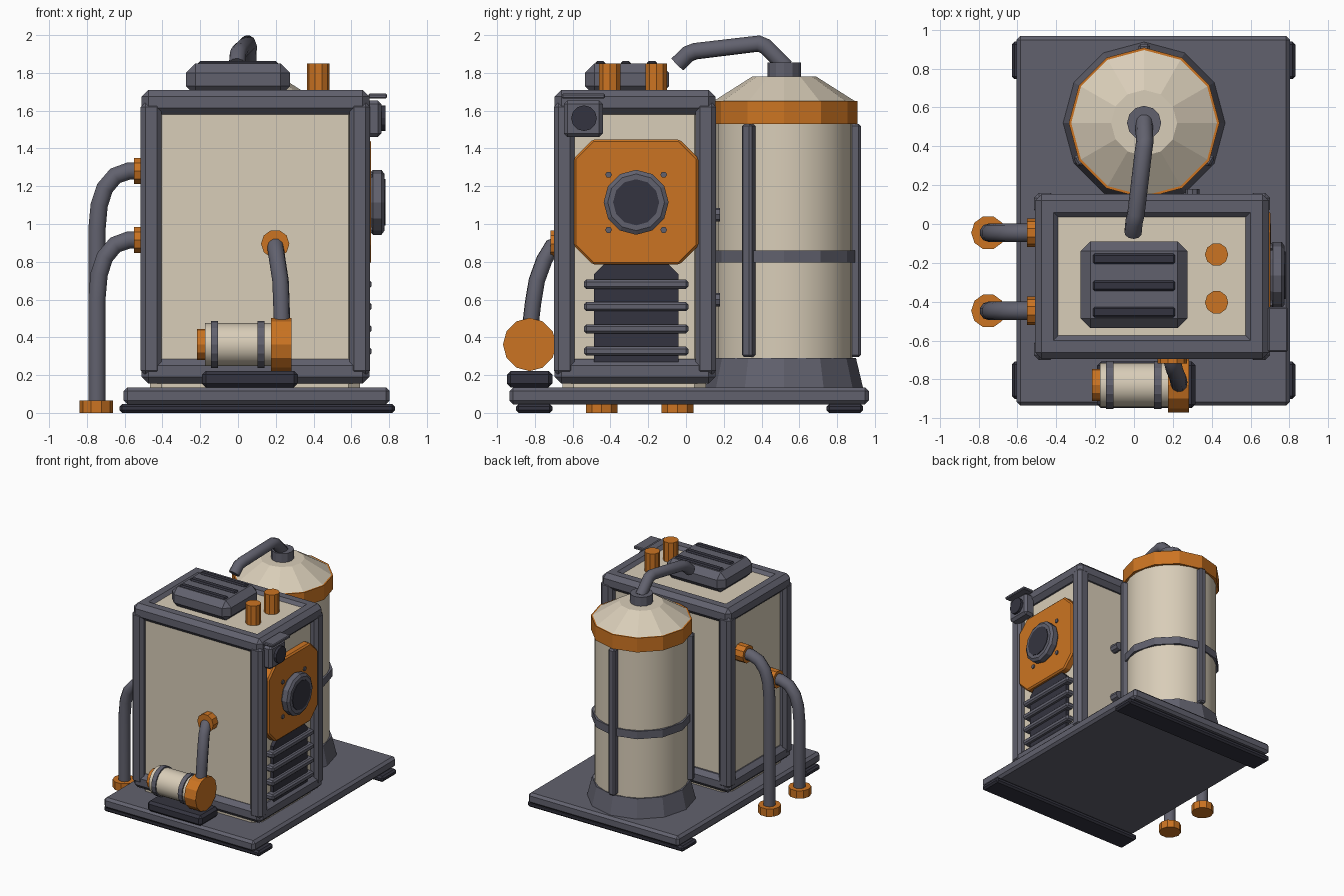
import bpy, bmesh, math
from mathutils import Vector

cube = bpy.data.objects.get("Cube")
if cube:
    bpy.data.objects.remove(cube, do_unlink=True)


def material(name, r, g, b):
    m = bpy.data.materials.new(name)
    m.use_nodes = True
    m.diffuse_color = (r, g, b, 1)
    m.node_tree.nodes["Principled BSDF"].inputs["Base Color"].default_value = (r, g, b, 1)
    return m


GRAY = material("steel gray", .12, .12, .155)
DARK = material("dark rubber", .034, .034, .05)
CREAM = material("cream paint", .69, .61, .48)
ORANGE = material("orange paint", .6, .175, .016)


def finish(name, bm, mat, smooth=None):
    bmesh.ops.recalc_face_normals(bm, faces=bm.faces[:])
    mesh = bpy.data.meshes.new(name)
    bm.to_mesh(mesh)
    bm.free()
    mesh.materials.append(mat)
    ob = bpy.data.objects.new(name, mesh)
    bpy.context.collection.objects.link(ob)
    if smooth:
        smooth_object(ob, smooth)
    return ob


def smooth_object(ob, angle):
    bpy.ops.object.select_all(action='DESELECT')
    ob.select_set(True)
    bpy.context.view_layer.objects.active = ob
    bpy.ops.object.shade_smooth_by_angle(angle=math.radians(angle))


def box(name, x, y, z, mat, bevel=0.0, corner=0.0, axis=0, top_only=False):
    """Box from ranges; corner cuts the edges along one axis, bevel chamfers all."""
    bm = bmesh.new()
    bmesh.ops.create_cube(bm, size=1)
    for v in bm.verts:
        for i, (lo, hi) in enumerate((x, y, z)):
            v.co[i] = hi if v.co[i] > 0 else lo
    if corner:
        mid = sum(z) / 2
        edges = [e for e in bm.edges
                 if abs((e.verts[0].co - e.verts[1].co).normalized()[axis]) > .9
                 and (not top_only or e.verts[0].co.z > mid)]
        bmesh.ops.bevel(bm, geom=edges, offset=corner, segments=1, affect='EDGES')
    if bevel:
        bmesh.ops.bevel(bm, geom=bm.edges[:], offset=bevel, segments=1, affect='EDGES')
    return finish(name, bm, mat)


def lathe(name, origin, axis, profile, mat, sides=12, smooth=None):
    """Capped turned shape; profile is (radius, position along the axis)."""
    bm = bmesh.new()
    rings = []
    for r, h in profile:
        ring = []
        for i in range(sides):
            a = math.tau * i / sides
            c, s = r * math.cos(a), r * math.sin(a)
            p = {'X': (h, c, s), 'Y': (c, h, s), 'Z': (c, s, h)}[axis]
            ring.append(bm.verts.new(Vector(origin) + Vector(p)))
        rings.append(ring)
    for low, high in zip(rings, rings[1:]):
        for i in range(sides):
            j = (i + 1) % sides
            bm.faces.new((low[i], low[j], high[j], high[i]))
    bm.faces.new(rings[0])
    bm.faces.new(rings[-1])
    return finish(name, bm, mat, smooth)


def cyl(name, origin, axis, r, a, b, mat, sides=12, smooth=None):
    return lathe(name, origin, axis, [(r, a), (r, b)], mat, sides, smooth)


def pipe(name, points, r):
    cu = bpy.data.curves.new(name, 'CURVE')
    cu.dimensions = '3D'
    cu.bevel_depth = r
    cu.bevel_resolution = 3
    cu.use_fill_caps = True
    sp = cu.splines.new('POLY')
    sp.points.add(len(points) - 1)
    for p, co in zip(sp.points, points):
        p.co = (*co, 1)
    cu.materials.append(GRAY)
    ob = bpy.data.objects.new(name, cu)
    bpy.context.collection.objects.link(ob)
    bpy.ops.object.select_all(action='DESELECT')
    ob.select_set(True)
    bpy.context.view_layer.objects.active = ob
    bpy.ops.object.convert(target='MESH')
    smooth_object(bpy.context.view_layer.objects.active, 40)


# Base plate and skids
box("base_plate", (-.605, .803), (-.935, .968), (.045, .135), GRAY, .02)
for label, y in (("front", (-.9, -.708)), ("back", (.745, .938))):
    box(label + "_skid", (-.628, .83), y, (0, .047), DARK, .014)

# Cabinet body and its frame
box("cabinet_body", (-.465, .645), (-.655, .105), (.13, 1.685), CREAM, corner=.06, axis=2)
X0, X1, Y0, Y1 = -.515, .7, -.7, .16
W, P = .13, .11
for side, y in (("front", Y0 + .005), ("back", Y1 - W - .005)):
    for level, z in (("bottom", .155), ("top", 1.58)):
        box(f"{side}_{level}_beam", (X0 + .005, X1 - .005), (y, y + W), (z, z + W), GRAY, .035)
for side, x in (("right", X0 + .005), ("left", X1 - W - .005)):
    for level, z in (("bottom", .155), ("top", 1.58)):
        box(f"{side}_{level}_beam", (x, x + W), (Y0 + .005, Y1 - .005), (z, z + W), GRAY, .035)
for x in (X0, X1 - P):
    for y in (Y0, Y1 - P):
        box("corner_post", (x, x + P), (y, y + P), (.2, 1.645), GRAY, .025)

# Roof vent and exhaust stacks
box("roof_vent", (-.275, .275), (-.535, -.09), (1.68, 1.85), GRAY, .05)
for y in (-.18, -.318, -.453):
    box("roof_vent_slot", (-.212, .212), (y - .027, y + .027), (1.83, 1.862), DARK, .01)
for y in (-.157, -.403):
    cyl("exhaust_stack", (.425, y, 0), 'Z', .06, 1.67, 1.85, ORANGE, 10)

# Round port on its eight-sided plate
box("port_plate", (.62, .703), (-.594, .066), (.785, 1.448), ORANGE, .012, corner=.1, axis=0)
PORT = (0, -.264, 1.115)
lathe("port_ring", PORT, 'X', [(.15, .69), (.172, .715), (.172, .76), (.15, .775)], GRAY)
cyl("port_glass", PORT, 'X', .122, .76, .78, DARK)
for sy in (-1, 1):
    for sz in (-1, 1):
        cyl("port_bolt", (0, PORT[1] + sy * .146, PORT[2] + sz * .146), 'X', .018, .69, .712, GRAY, 6)

# Side grille
box("grille_back", (.62, .675), (-.487, -.04), (.27, .785), DARK, corner=.05, axis=0, top_only=True)
for i in range(4):
    z = .327 + i * .118
    box("grille_slat", (.63, .706), (-.54, .012), (z - .024, z + .024), GRAY, .012)

# Side lamp with visor
box("lamp_box", (.66, .76), (-.647, -.44), (1.46, 1.655), GRAY, .02)
cyl("lamp_lens", (0, -.54, 1.56), 'X', .068, .74, .782, DARK)
box("lamp_visor", (.69, .79), (-.658, -.428), (1.665, 1.69), GRAY, .006)

# Tank
TX, TY = .052, .52
T = (TX, TY, 0)
lathe("tank_foot", T, 'Z', [(.418, .13), (.38, .29)], GRAY)
cyl("tank_body", T, 'Z', .362, .28, 1.55, CREAM, 24, 40)
cyl("tank_band", T, 'Z', .384, .795, .86, GRAY)
cyl("tank_collar", T, 'Z', .388, 1.53, 1.65, ORANGE)
lathe("tank_dome", T, 'Z', [(.383, 1.645), (.17, 1.78)], CREAM)
cyl("tank_neck", T, 'Z', .088, 1.77, 1.855, GRAY)
for deg in (90, 210, 330):
    a = math.radians(deg)
    bar = box("tank_bar", (-.03, .03), (-.03, .03), (.295, 1.53), GRAY, .012)
    bar.location = (TX + .376 * math.cos(a), TY + .376 * math.sin(a), 0)
    bar.rotation_euler.z = a
for z in (.6, 1.05):
    cyl("tank_coupling", (.3, 0, z), 'Y', .036, .08, .18, GRAY, 8)
pipe("tank_spout", [(.052, .53, 1.83), (.055, .42, 1.94), (.05, .385, 1.955),
                    (.01, .05, 1.915), (0, .01, 1.9), (-.005, -.045, 1.845)], .045)

# Two drain pipes on the right side
for y, z in ((-.045, 1.28), (-.447, .915)):
    cyl("drain_flange", (0, y, z), 'X', .073, -.55, -.45, ORANGE, 10)
    pipe("drain_pipe", [(-.5, y, z), (-.58, y, z), (-.65, y, z - .025), (-.705, y, z - .09),
                        (-.735, y, z - .18), (-.747, y, z - .31), (-.747, y, .03)], .048)
    cyl("drain_foot", (-.75, y, 0), 'Z', .088, 0, .066, ORANGE, 10)

# Pump with its riser pipe
box("pump_base", (-.19, .317), (-.948, -.708), (.135, .222), DARK, .02)
C = (0, -.828, .362)
cyl("pump_motor", C, 'X', .113, -.175, .18, CREAM, 16, 40)
cyl("pump_end_cap", C, 'X', .082, -.217, -.17, ORANGE)
for x in (-.125, .122):
    cyl("pump_ring", C, 'X', .124, x - .019, x + .019, GRAY, 16)
cyl("pump_housing", C, 'X', .141, .175, .282, ORANGE)
pipe("pump_riser", [(.232, -.825, .45), (.23, -.81, .58), (.225, -.79, .7),
                    (.208, -.75, .81), (.198, -.71, .88), (.197, -.67, .895)], .044)
cyl("riser_flange", (.197, 0, .895), 'Y', .075, -.718, -.64, ORANGE, 10)
